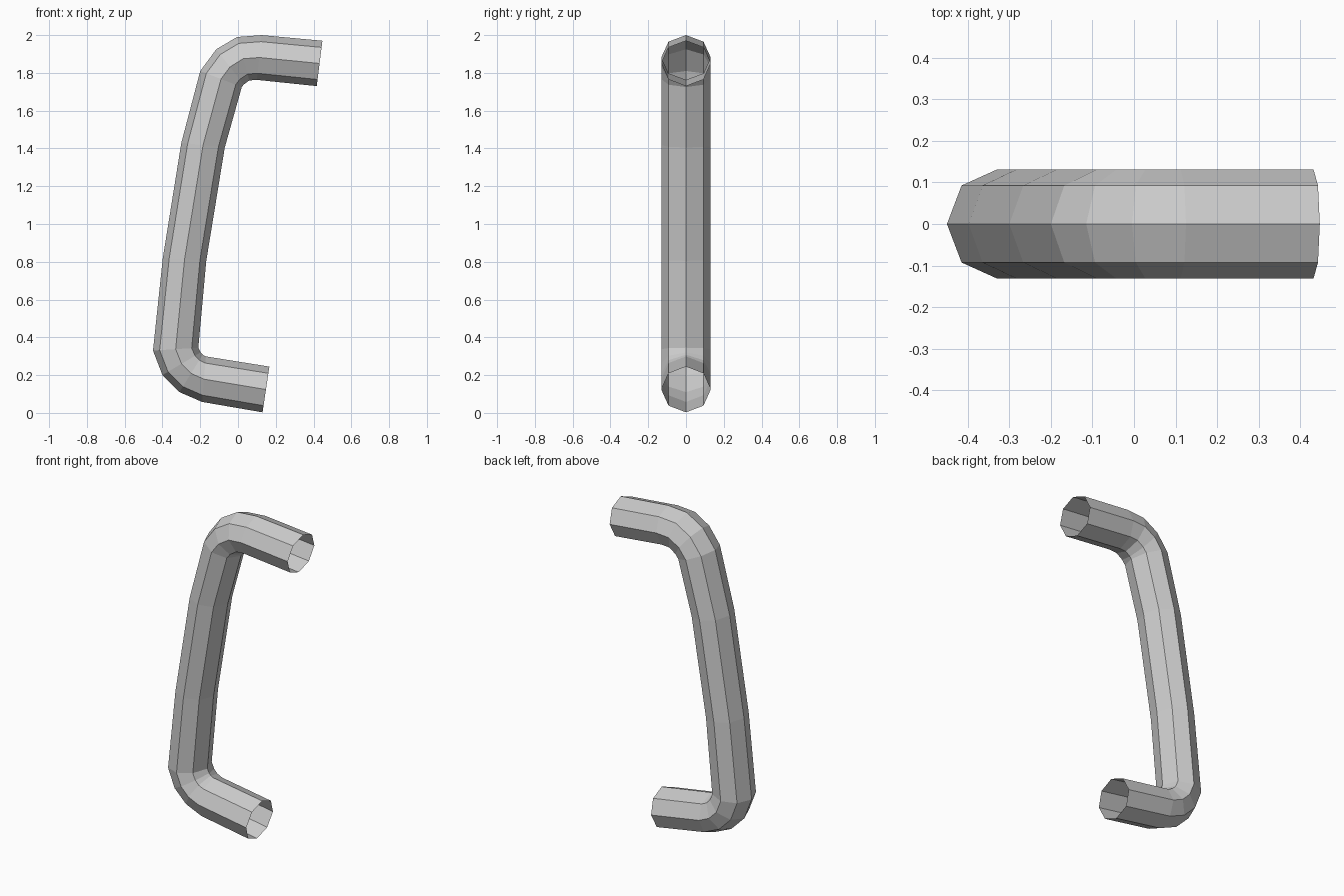
import bpy, bmesh
from math import sin, cos, pi

if "Cube" in bpy.data.objects:
    bpy.data.objects.remove(bpy.data.objects["Cube"])

SIDES = 8
HALF_DEPTH = 0.131

# Outer and inner bend points (x, z) for each ring, top end to bottom end
rings = [
    ((0.447, 1.970), (0.417, 1.730)),
    ((0.125, 2.000), (0.100, 1.763)),
    ((-0.005, 1.990), (0.060, 1.760)),
    ((-0.115, 1.925), (0.030, 1.738)),
    ((-0.200, 1.810), (0.020, 1.725)),
    ((-0.300, 1.430), (-0.070, 1.405)),
    ((-0.398, 0.820), (-0.168, 0.805)),
    ((-0.450, 0.330), (-0.210, 0.345)),
    ((-0.400, 0.200), (-0.198, 0.320)),
    ((-0.310, 0.110), (-0.187, 0.308)),
    ((-0.190, 0.058), (-0.170, 0.299)),
    ((0.130, 0.003), (0.166, 0.245)),
]

# Octagonal tube, open at both ends
bm = bmesh.new()
loops = []
for (ox, oz), (ix, iz) in rings:
    loop = []
    for k in range(SIDES):
        a = 2 * pi * k / SIDES
        t = (1 - cos(a)) / 2
        loop.append(bm.verts.new((ox + (ix - ox) * t, HALF_DEPTH * sin(a),
                                  oz + (iz - oz) * t)))
    loops.append(loop)
for a, b in zip(loops, loops[1:]):
    for k in range(SIDES):
        n = (k + 1) % SIDES
        bm.faces.new((a[k], a[n], b[n], b[k]))

# Point faces outward
bmesh.ops.recalc_face_normals(bm, faces=bm.faces[:])
mesh = bpy.data.meshes.new("handle")
bm.to_mesh(mesh)
bm.free()
handle = bpy.data.objects.new("handle", mesh)
bpy.context.collection.objects.link(handle)
